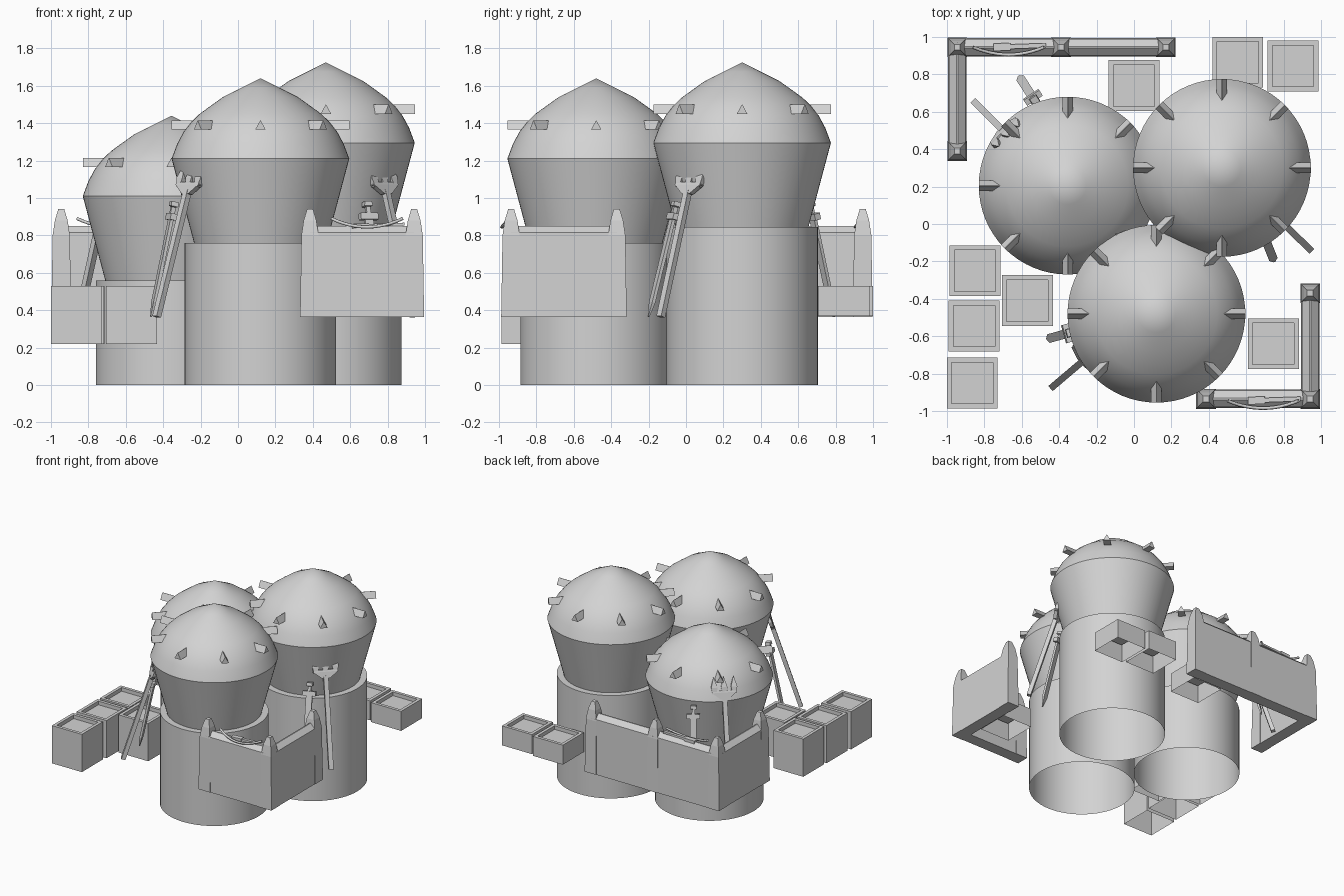
import bpy
import bmesh
import math
from mathutils import Matrix, Vector

if "Cube" in bpy.data.objects:
    bpy.data.objects.remove(bpy.data.objects["Cube"])

stone = bpy.data.materials.new("light_grey")
stone.use_nodes = True
GREY = (0.65, 0.65, 0.65, 1)
stone.diffuse_color = GREY
stone.node_tree.nodes["Principled BSDF"].inputs["Base Color"].default_value = GREY


def finish(name, bm):
    bmesh.ops.recalc_face_normals(bm, faces=bm.faces)
    mesh = bpy.data.meshes.new(name)
    bm.to_mesh(mesh)
    bm.free()
    mesh.materials.append(stone)
    obj = bpy.data.objects.new(name, mesh)
    bpy.context.collection.objects.link(obj)
    return obj


def loft(name, sections, matrix=Matrix()):
    """Stack rectangles given as (half x, half y, z) into a closed block."""
    bm = bmesh.new()
    rings = [[bm.verts.new(matrix @ Vector((sx * hx, sy * hy, z)))
              for sx, sy in ((-1, -1), (1, -1), (1, 1), (-1, 1))]
             for hx, hy, z in sections]
    for low, high in zip(rings, rings[1:]):
        for i in range(4):
            j = (i + 1) % 4
            bm.faces.new((low[i], low[j], high[j], high[i]))
    bm.faces.new(rings[0])
    bm.faces.new(rings[-1])
    return finish(name, bm)


def leaning(foot, tip):
    """Frame at the foot with z along the shaft and x level; also its length."""
    foot, tip = Vector(foot), Vector(tip)
    z = (tip - foot).normalized()
    x = z.cross(Vector((0, 0, 1))).normalized()
    frame = Matrix((x, z.cross(x), z)).transposed().to_4x4()
    return Matrix.Translation(foot) @ frame, (tip - foot).length


# Towers: open drum, flared upper storey and domed roof
def tower(label, x, y, lift):
    profile = [(0.405, -lift), (0.405, 0.76), (0.355, 0.76), (0.475, 1.21),
               (0.445, 1.29), (0.41, 1.355), (0.366, 1.41), (0.325, 1.45),
               (0.27, 1.49), (0.2, 1.54), (0.1, 1.59), (0, 1.64)]
    profile[0] = (0.405, -lift)
    bm = bmesh.new()
    verts = [bm.verts.new((x + r, y, z + lift)) for r, z in profile]
    edges = [bm.edges.new(pair) for pair in zip(verts, verts[1:])]
    bmesh.ops.spin(bm, geom=verts + edges, cent=(x, y, 0), axis=(0, 0, 1),
                   angle=math.tau, steps=64)
    bmesh.ops.remove_doubles(bm, verts=bm.verts, dist=0.0005)
    obj = finish(label + "_tower", bm)
    bpy.ops.object.select_all(action='DESELECT')
    obj.select_set(True)
    bpy.context.view_layer.objects.active = obj
    bpy.ops.object.shade_smooth_by_angle(angle=math.radians(25))
    # Eight wedge beams round the roof
    for i in range(8):
        turn = (Matrix.Translation((x, y, lift))
                @ Matrix.Rotation(i * math.tau / 8, 4, 'Z')
                @ Matrix.Translation((0.4, 0, 0)))
        loft(label + "_roof_beam", [(0.075, 0.028, 1.365), (0.075, 0.001, 1.415)], turn)


tower("front", 0.12, -0.48, 0)
tower("back", 0.47, 0.30, 0.085)
tower("side", -0.355, 0.205, -0.2)


# Crates: bottomless boxes with a recessed lid
def crate(x, y, bottom):
    bm = bmesh.new()
    top = 0.53
    place = (Matrix.Translation((x, y, (top + bottom) / 2))
             @ Matrix.Diagonal((0.272, 0.272, top - bottom, 1)))
    bmesh.ops.create_cube(bm, size=1, matrix=place)
    bm.normal_update()
    base = min(bm.faces, key=lambda f: f.calc_center_median().z)
    lid = max(bm.faces, key=lambda f: f.calc_center_median().z)
    bmesh.ops.inset_individual(bm, faces=[lid], thickness=0.036)
    rim = bmesh.ops.extrude_discrete_faces(bm, faces=[lid])["faces"]
    bmesh.ops.translate(bm, verts=rim[0].verts, vec=(0, 0, -0.03))
    bmesh.ops.delete(bm, geom=[base], context='FACES_ONLY')
    finish("crate", bm)


for x, y in ((-0.85, -0.25), (-0.855, -0.545), (-0.865, -0.85), (-0.57, -0.41)):
    crate(x, y, 0.22)
for x, y in ((0, 0.74), (0.555, 0.865), (0.85, 0.845), (0.745, -0.64)):
    crate(x, y, 0.37)


# Walls: ridged panels between tapered posts
def wall_run(posts):
    for x, y in posts:
        loft("wall_post", [(0.053, 0.053, 0.365), (0.046, 0.046, 0.8),
                           (0.034, 0.034, 0.88), (0.016, 0.016, 0.94)],
             Matrix.Translation((x, y, 0)))
    for (ax, ay), (bx, by) in zip(posts, posts[1:]):
        half = math.hypot(bx - ax, by - ay) / 2
        place = (Matrix.Translation(((ax + bx) / 2, (ay + by) / 2, 0))
                 @ Matrix.Rotation(math.atan2(by - ay, bx - ax), 4, 'Z'))
        loft("wall_panel", [(half, 0.05, 0.365), (half, 0.044, 0.815),
                            (half, 0.005, 0.85)], place)


wall_run([(0.385, -0.935), (0.942, -0.935), (0.942, -0.37)])
wall_run([(0.17, 0.945), (-0.39, 0.945), (-0.945, 0.945), (-0.945, 0.39)])


# Tridents leaning on the towers
def trident(foot, tip):
    frame, length = leaning(foot, tip)
    loft("trident_shaft", [(0.018, 0.016, 0), (0.018, 0.016, length)], frame)
    head = frame @ Matrix.Translation((0, 0, length))
    loft("trident_crossbar", [(0.03, 0.014, -0.02), (0.095, 0.014, 0.03),
                              (0.085, 0.012, 0.045)], head)
    for side in (-1, 0, 1):
        loft("trident_prong", [(0.014, 0.012, 0.02), (0.024, 0.014, 0.07),
                               (0.001, 0.001, 0.15)],
             head @ Matrix.Translation((side * 0.075, 0, 0)))


# Swords standing point down
def sword(foot, tip):
    frame, length = leaning(foot, tip)
    guard = length - 0.1
    loft("sword_blade", [(0.004, 0.004, 0), (0.024, 0.009, 0.08),
                         (0.024, 0.009, guard)], frame)
    loft("sword_guard", [(0.05, 0.018, guard), (0.05, 0.018, guard + 0.035)], frame)
    loft("sword_grip", [(0.012, 0.012, guard), (0.012, 0.012, length - 0.03),
                        (0.024, 0.02, length - 0.025), (0.02, 0.02, length)], frame)


trident((-0.435, -0.87, 0.365), (-0.27, -0.73, 1.04))
trident((0.94, -0.135, 0.365), (0.79, 0.01, 1.04))
trident((-0.85, 0.65, 0.365), (-0.7, 0.5, 1.04))
sword((-0.465, -0.615, 0.365), (-0.34, -0.58, 0.98))
sword((0.75, -0.2, 0.365), (0.69, -0.05, 0.98))
sword((-0.615, 0.79, 0.365), (-0.53, 0.66, 0.98))


# Bows and bolts resting on the wall ridges
def bow(x, y, out):
    curve = bpy.data.curves.new("bow", 'CURVE')
    curve.dimensions = '3D'
    curve.bevel_depth = 0.009
    curve.bevel_resolution = 1
    spline = curve.splines.new('POLY')
    spline.points.add(12)
    for i, point in enumerate(spline.points):
        t = i / 6 - 1
        point.co = (x + 0.19 * t, y + out * 0.04 * (1 - t * t),
                    0.845 + 0.045 * t * t, 1)
    curve.materials.append(stone)
    bpy.context.collection.objects.link(bpy.data.objects.new("bow", curve))
    frame, length = leaning((x - 0.08, y, 0.85), (x + 0.2, y - out * 0.01, 0.86))
    loft("bolt", [(0.012, 0.008, 0), (0.012, 0.008, length)], frame)
    loft("bolt_fletching", [(0.02, 0.012, 0), (0.02, 0.012, 0.09)], frame)


bow(0.69, -0.945, -1)
bow(-0.67, 0.945, -1)
